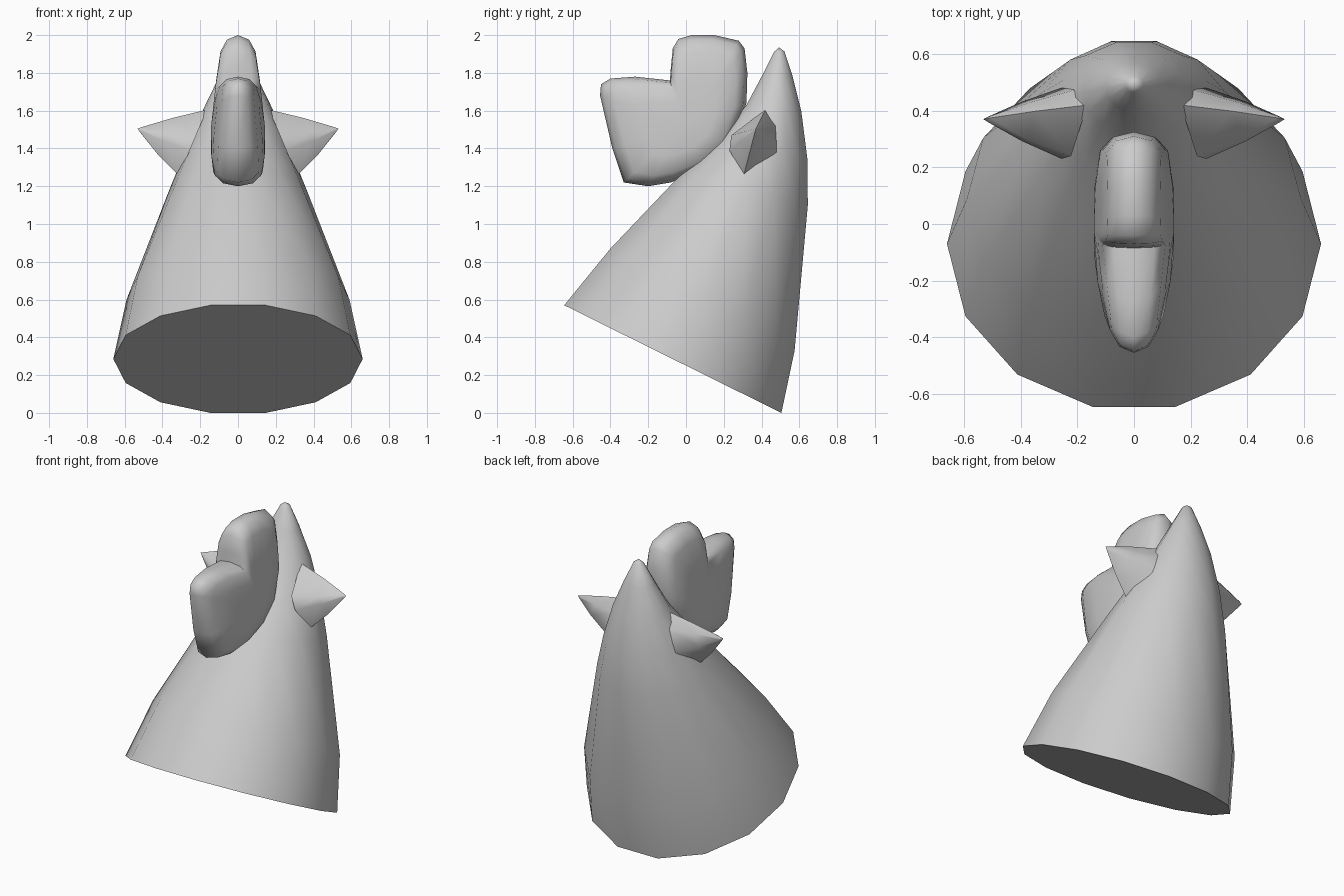
import bpy, bmesh, math
from mathutils import Vector

if "Cube" in bpy.data.objects:
    bpy.data.objects.remove(bpy.data.objects["Cube"])

grey = bpy.data.materials.new("light grey")
grey.diffuse_color = (0.6, 0.6, 0.6, 1)
grey.use_nodes = True
grey.node_tree.nodes["Principled BSDF"].inputs["Base Color"].default_value = grey.diffuse_color


def make(name, rings, tip=None, start=None, angle=60):
    """Skin a list of equal-length point rings; close the ends with a point or a face."""
    bm = bmesh.new()
    loops = [[bm.verts.new(p) for p in r] for r in rings]
    n = len(loops[0])
    for a, b in zip(loops, loops[1:]):
        for i in range(n):
            j = (i + 1) % n
            bm.faces.new((a[i], a[j], b[j], b[i]))
    for loop, point in ((loops[0], start), (loops[-1], tip)):
        if point is None:
            bm.faces.new(loop)
        else:
            c = bm.verts.new(point)
            for i in range(n):
                bm.faces.new((loop[i], loop[(i + 1) % n], c))
    bmesh.ops.recalc_face_normals(bm, faces=bm.faces)
    me = bpy.data.meshes.new(name)
    bm.to_mesh(me)
    bm.free()
    me.materials.append(grey)
    ob = bpy.data.objects.new(name, me)
    bpy.context.collection.objects.link(ob)
    bpy.context.view_layer.objects.active = ob
    ob.select_set(True)
    bpy.ops.object.shade_smooth_by_angle(angle=math.radians(angle))
    ob.select_set(False)
    return ob


# Head: 14-sided bullet; each ring is front (y, z), back (y, z), half width
SIDES = 14
sections = [
    (-0.645, 0.57, 0.505, 0.00, 0.66),
    (-0.40, 0.87, 0.575, 0.33, 0.59),
    (-0.01, 1.28, 0.645, 1.10, 0.36),
    (0.16, 1.44, 0.642, 1.35, 0.275),
    (0.32, 1.63, 0.61, 1.60, 0.18),
    (0.40, 1.78, 0.565, 1.78, 0.10),
    (0.465, 1.91, 0.52, 1.915, 0.032),
]
rings = []
for fy, fz, by, bz, w in sections:
    mid = Vector((0, (fy + by) / 2, (fz + bz) / 2))
    half = Vector((0, (by - fy) / 2, (bz - fz) / 2)) / math.cos(math.pi / SIDES)
    rings.append([mid + half * math.cos(a) + Vector((w * math.sin(a), 0, 0))
                  for a in [(i + 0.5) * 2 * math.pi / SIDES for i in range(SIDES)]])
make("head", rings, tip=(0, 0.492, 1.935))

# Side spikes: six-sided cones leaning on the head, with a blunt tip
base = [(0.24, 1.47), (0.42, 1.605), (0.476, 1.52),
        (0.48, 1.38), (0.305, 1.255), (0.23, 1.39)]
for side, name in ((-1, "left_spike"), (1, "right_spike")):
    apex = Vector((0.532, 0.37, 1.505))
    foot = [Vector((0.165 + (1.605 - z) * 0.42, y, z)) for y, z in base]
    rings = []
    for t, bulge in ((0, 1), (0.5, 1.12), (0.93, 1.25)):
        ring = []
        for p in foot:
            q = p.lerp(apex, t)
            ring.append((side * q.x,
                         apex.y + (q.y - apex.y) * bulge,
                         apex.z + (q.z - apex.z) * bulge))
        rings.append(ring)
    make(name, rings, tip=(side * apex.x, apex.y, apex.z))

# Comb: two-lobed outline (y, z), thick in the middle and thin at the rim
outline = [(-0.455, 1.68), (-0.45, 1.74), (-0.40, 1.77), (-0.27, 1.78),
           (-0.085, 1.76), (-0.08, 1.83), (-0.07, 1.93), (-0.04, 1.98),
           (0.03, 2.0), (0.15, 2.0), (0.28, 1.97), (0.31, 1.93),
           (0.325, 1.80), (0.32, 1.64), (0.24, 1.42), (0.10, 1.29),
           (-0.08, 1.22), (-0.20, 1.20), (-0.33, 1.22), (-0.39, 1.40)]
cy, cz = -0.02, 1.52


def thickness(y, z):
    up = min(max((z - 1.5) / 0.5, 0), 1)
    fore = min(max((-y - 0.1) / 0.35, 0), 1)
    return 0.142 - 0.05 * up - 0.045 * fore


def comb_ring(scale, amount):
    pts = [(cy + (y - cy) * scale, cz + (z - cz) * scale) for y, z in outline]
    return [(amount * thickness(y, z), y, z) for y, z in pts]


steps = [(0.5, -1), (0.82, -0.92), (0.95, -0.62), (1, 0),
         (0.95, 0.62), (0.82, 0.92), (0.5, 1)]
make("comb", [comb_ring(s, a) for s, a in steps],
     tip=(0.142, cy, cz), start=(-0.142, cy, cz), angle=70)
